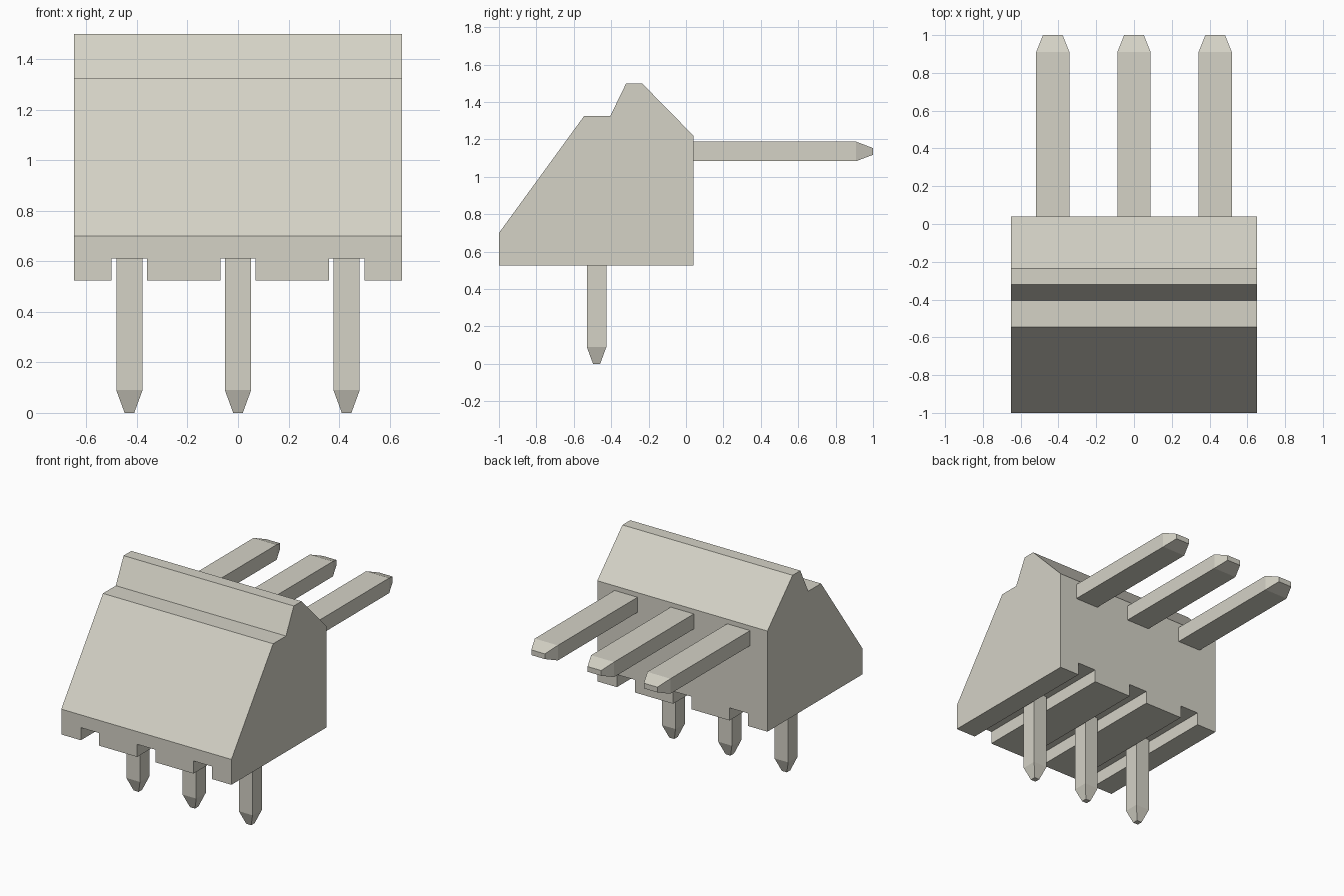
import bpy
import bmesh

if "Cube" in bpy.data.objects:
    bpy.data.objects.remove(bpy.data.objects["Cube"], do_unlink=True)

# One warm grey for the whole connector
grey = bpy.data.materials.new("warm_grey")
grey.use_nodes = True
colour = (0.66, 0.645, 0.565, 1)
grey.diffuse_color = colour
grey.node_tree.nodes["Principled BSDF"].inputs["Base Color"].default_value = colour

PIN_X = (-0.43, 0, 0.43)


def make_object(name, bm):
    bmesh.ops.recalc_face_normals(bm, faces=bm.faces)
    mesh = bpy.data.meshes.new(name)
    bm.to_mesh(mesh)
    bm.free()
    mesh.materials.append(grey)
    obj = bpy.data.objects.new(name, mesh)
    bpy.context.collection.objects.link(obj)
    return obj


def prism(name, profile, x0, x1):
    """Extrude a (y, z) profile along x."""
    bm = bmesh.new()
    face = bm.faces.new([bm.verts.new((x0, y, z)) for y, z in profile])
    out = bmesh.ops.extrude_face_region(bm, geom=[face])
    verts = [v for v in out["geom"] if isinstance(v, bmesh.types.BMVert)]
    bmesh.ops.translate(bm, verts=verts, vec=(x1 - x0, 0, 0))
    return make_object(name, bm)


def pin(name, place, sections):
    """Loft rectangles (half width, half depth, distance), put in the model by place."""
    bm = bmesh.new()
    rings = []
    for w, d, t in sections:
        corners = ((-w, -d), (w, -d), (w, d), (-w, d))
        rings.append([bm.verts.new(place(u, v, t)) for u, v in corners])
    for a, b in zip(rings, rings[1:]):
        for i in range(4):
            j = (i + 1) % 4
            bm.faces.new((a[i], a[j], b[j], b[i]))
    bm.faces.new(rings[0])
    bm.faces.new(rings[-1])
    return make_object(name, bm)


# Housing with sloped front, stepped ridge and sloped rear
housing = prism("housing", [(-1, 0.525), (-1, 0.7), (-0.545, 1.325), (-0.405, 1.325),
                            (-0.32, 1.5), (-0.235, 1.5), (0.04, 1.22), (0.04, 0.525)],
                -0.65, 0.65)

# Slots through the underside
for x in PIN_X:
    cutter = prism("slot_cutter", [(-1.1, 0.4), (-1.1, 0.612), (0.2, 0.612), (0.2, 0.4)],
                   x - 0.07, x + 0.07)
    cutter.hide_render = True
    mod = housing.modifiers.new("slot", "BOOLEAN")
    mod.operation = "DIFFERENCE"
    mod.solver = "EXACT"
    mod.object = cutter
    bpy.context.view_layer.objects.active = housing
    bpy.ops.object.modifier_apply(modifier=mod.name)
    bpy.data.objects.remove(cutter, do_unlink=True)

# Board pins pointing down and flat contact pins pointing back
for side, x in zip(("right", "middle", "left"), PIN_X):
    pin(side + "_board_pin", lambda u, v, t: (x + u, -0.478 + v, t),
        [(0.052, 0.052, 0.612), (0.052, 0.052, 0.09), (0.019, 0.019, 0)])
    pin(side + "_contact_pin", lambda u, v, t: (x + u, t, 1.136 + v),
        [(0.088, 0.052, 0.04), (0.088, 0.052, 0.91), (0.052, 0.018, 1)])
